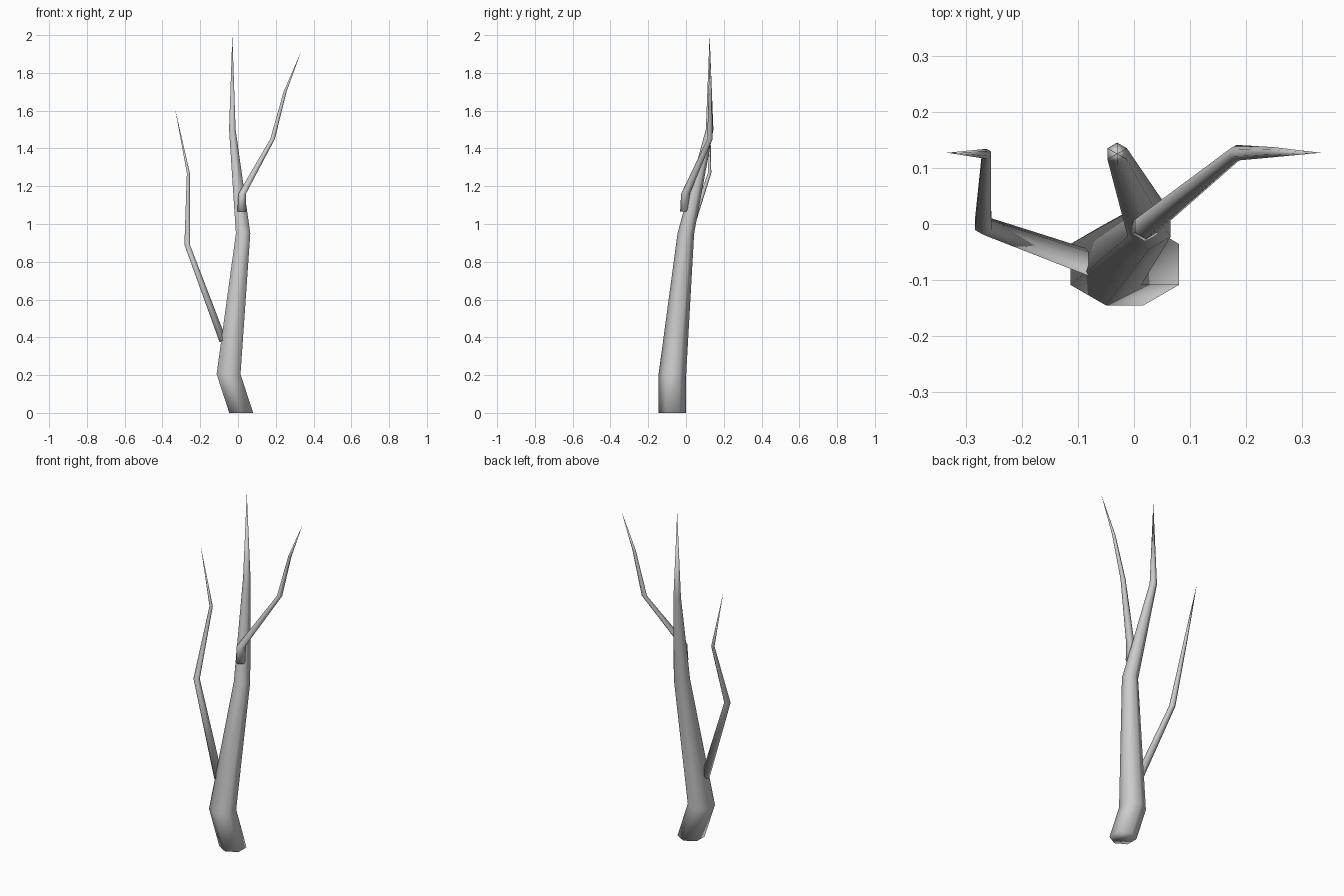
import bpy, bmesh, math

if "Cube" in bpy.data.objects:
    bpy.data.objects.remove(bpy.data.objects["Cube"])

SIDES = 6


def limb(name, path):
    """Tapered six-sided limb through (x, y, z, radius) stations, ending in a point."""
    bm = bmesh.new()
    rings = []
    for x, y, z, r in path[:-1]:
        angles = [math.pi / 2 + i * math.tau / SIDES for i in range(SIDES)]
        rings.append([bm.verts.new((x + r * math.cos(a), y + r * math.sin(a), z)) for a in angles])
    bm.faces.new(list(reversed(rings[0])))
    for a, b in zip(rings, rings[1:]):
        for i in range(SIDES):
            j = (i + 1) % SIDES
            bm.faces.new((a[i], a[j], b[j], b[i]))
    tip = bm.verts.new(path[-1][:3])
    for i in range(SIDES):
        bm.faces.new((rings[-1][i], rings[-1][(i + 1) % SIDES], tip))
    bmesh.ops.recalc_face_normals(bm, faces=bm.faces)
    for f in bm.faces:
        f.smooth = True
    mesh = bpy.data.meshes.new(name)
    bm.to_mesh(mesh)
    bm.free()
    obj = bpy.data.objects.new(name, mesh)
    bpy.context.collection.objects.link(obj)
    return obj


# Main trunk, kinked near the ground and tapering to the top
limb("trunk", [
    (0.017, -0.072, 0.0, 0.073),
    (-0.050, -0.072, 0.205, 0.073),
    (0.027, -0.001, 0.95, 0.044),
    (-0.030, 0.125, 1.5, 0.020),
    (-0.030, 0.125, 2.0, 0),
])

# Upper branch leaning right
limb("right_branch", [
    (0.020, -0.004, 1.065, 0.027),
    (0.022, -0.003, 1.16, 0.023),
    (0.183, 0.127, 1.45, 0.014),
    (0.249, 0.128, 1.70, 0.009),
    (0.333, 0.127, 1.91, 0),
])

# Lower branch leaning left
limb("left_branch", [
    (-0.077, -0.070, 0.375, 0.024),
    (-0.269, -0.002, 0.89, 0.017),
    (-0.263, 0.125, 1.27, 0.009),
    (-0.333, 0.127, 1.61, 0),
])
